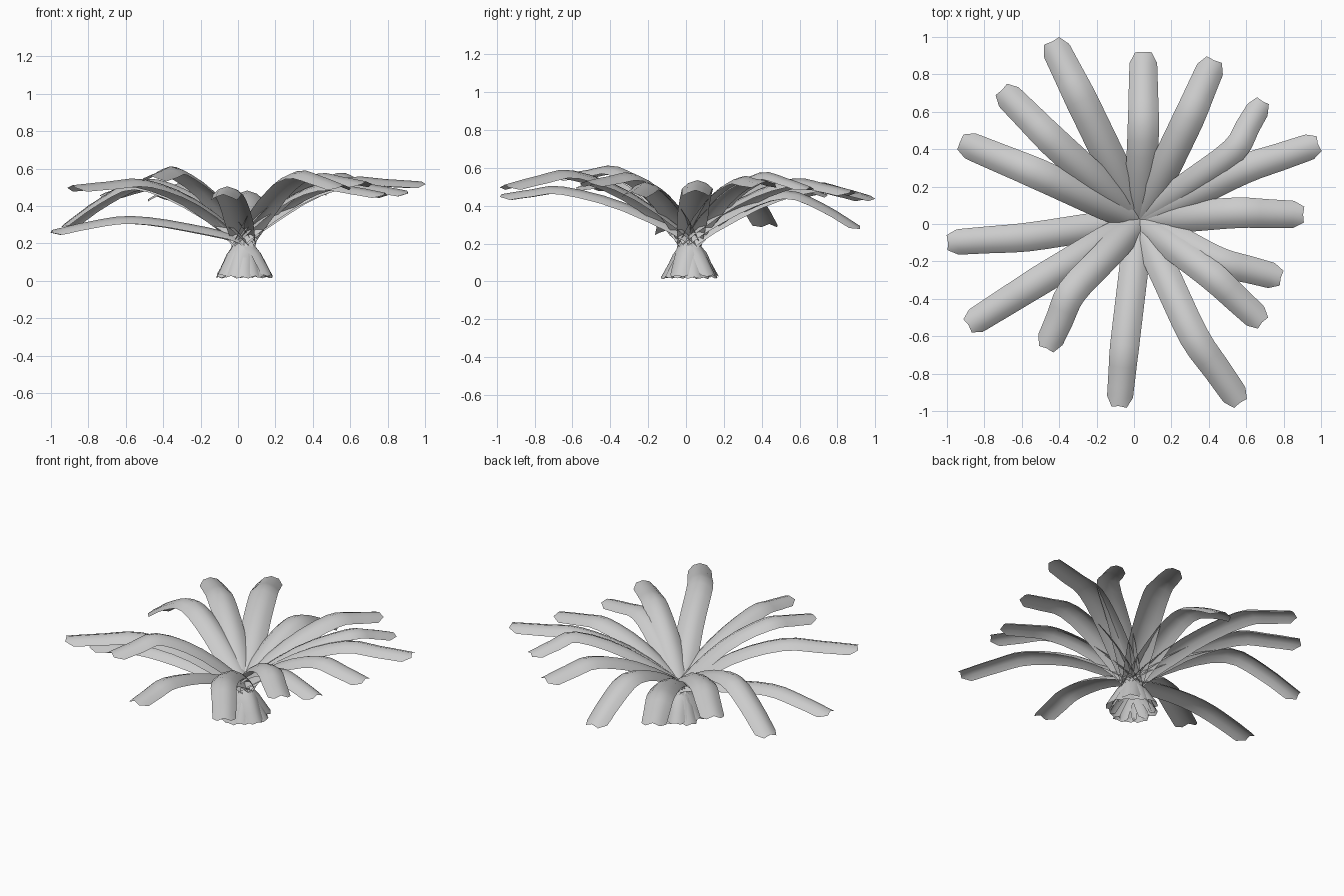
import bpy, bmesh, math, random
from mathutils import Vector

if "Cube" in bpy.data.objects:
    bpy.data.objects.remove(bpy.data.objects["Cube"])

random.seed(4)
CENTER = Vector((0.03, 0.02, 0.21))

# Each leaf: arch peak (x, y, z), tip (x, y, z), half width
LEAVES = [
    ((-0.28, 0.66, 0.51), (-0.44, 0.98, 0.44), 0.086),
    ((-0.43, 0.44, 0.53), (-0.71, 0.72, 0.46), 0.083),
    ((-0.52, 0.27, 0.52), (-0.93, 0.44, 0.29), 0.083),
    ((-0.57, -0.07, 0.335), (-1.00, -0.10, 0.26), 0.077),
    ((-0.50, -0.30, 0.53), (-0.89, -0.545, 0.50), 0.080),
    ((-0.33, -0.36, 0.595), (-0.47, -0.67, 0.55), 0.080),
    ((-0.05, -0.65, 0.49), (-0.08, -0.98, 0.45), 0.078),
    ((0.32, -0.60, 0.575), (0.57, -0.96, 0.50), 0.080),
    ((0.42, -0.28, 0.56), (0.69, -0.53, 0.52), 0.078),
    ((0.45, -0.20, 0.51), (0.79, -0.29, 0.46), 0.078),
    ((0.55, 0.06, 0.52), (0.91, 0.05, 0.47), 0.082),
    ((0.58, 0.29, 0.54), (0.99, 0.43, 0.52), 0.079),
    ((0.53, 0.39, 0.565), (0.69, 0.66, 0.49), 0.070),
    ((0.29, 0.56, 0.53), (0.43, 0.88, 0.47), 0.084),
    ((0.05, 0.52, 0.47), (0.05, 0.92, 0.28), 0.084),
]
ACROSS = [-1, -0.6, 0, 0.6, 1]
TIP_BACK = [0.05, 0.0, 0.008, 0.0, 0.05]    # rounded corners of the blade end


def spline(pts, steps):
    """Catmull-Rom samples through the control points."""
    p = [2 * pts[0] - pts[1]] + pts + [2 * pts[-1] - pts[-2]]
    out = []
    for i in range(1, len(p) - 2):
        a, b, c, d = p[i - 1:i + 3]
        for s in range(steps):
            t = s / steps
            out.append(0.5 * (2 * b + (c - a) * t + (2 * a - 5 * b + 4 * c - d) * t * t
                              + (3 * b - a - 3 * c + d) * t ** 3))
    out.append(pts[-1])
    return out


def make_leaf(index, peak, tip, half):
    peak, tip = Vector(peak), Vector(tip)
    out = Vector((peak.x - CENTER.x, peak.y - CENTER.y, 0)).normalized()
    # The stalk starts on the far side, crosses the middle, then arches out
    waist = CENTER - out * random.uniform(0.0, 0.035)
    foot = CENTER - out * random.uniform(0.135, 0.165)
    foot.z = random.uniform(0.01, 0.03)
    rise = CENTER.lerp(peak, 0.5)
    rise.z = CENTER.z + 0.68 * (peak.z - CENTER.z)
    drop = peak.lerp(tip, 0.5)
    drop.z = peak.z + 0.36 * (tip.z - peak.z)
    path = spline([foot, waist, rise, peak, drop, tip], 3)
    n = len(path)
    bm = bmesh.new()
    rows = []
    for i, p in enumerate(path):
        tan = (path[min(i + 1, n - 1)] - path[max(i - 1, 0)]).normalized()
        side = tan.cross(Vector((0, 0, 1))).normalized()
        up = side.cross(tan).normalized()
        # narrow stalk, full blade, slightly narrower tip
        if i < 3:
            w = 0.055
        elif i < 6:
            w = 0.055 + (half - 0.055) * (i - 2) / 3
        else:
            w = half * (1 - 0.13 * max(0, i - 9) / (n - 10))
        row = []
        for k, u in enumerate(ACROSS):
            v = p + side * (u * w) - up * (0.55 * w * u * u - 0.15 * w)
            if i == n - 1:
                v -= tan * TIP_BACK[k]
            if i == 0:
                v += tan * (TIP_BACK[k] * 0.5)
            v.z = max(v.z, 0.0)
            row.append(bm.verts.new(v))
        rows.append(row)
    for a, b in zip(rows, rows[1:]):
        for k in range(len(ACROSS) - 1):
            bm.faces.new((a[k], a[k + 1], b[k + 1], b[k]))
    bmesh.ops.recalc_face_normals(bm, faces=bm.faces)
    if sum(f.normal.z for f in bm.faces) < 0:
        bmesh.ops.reverse_faces(bm, faces=bm.faces[:])
    for f in bm.faces:
        f.smooth = True
    mesh = bpy.data.meshes.new("leaf_%02d" % index)
    bm.to_mesh(mesh)
    bm.free()
    obj = bpy.data.objects.new("leaf_%02d" % index, mesh)
    bpy.context.collection.objects.link(obj)
    return obj


for n, (peak, tip, half) in enumerate(LEAVES, 1):
    make_leaf(n, peak, tip, half)
